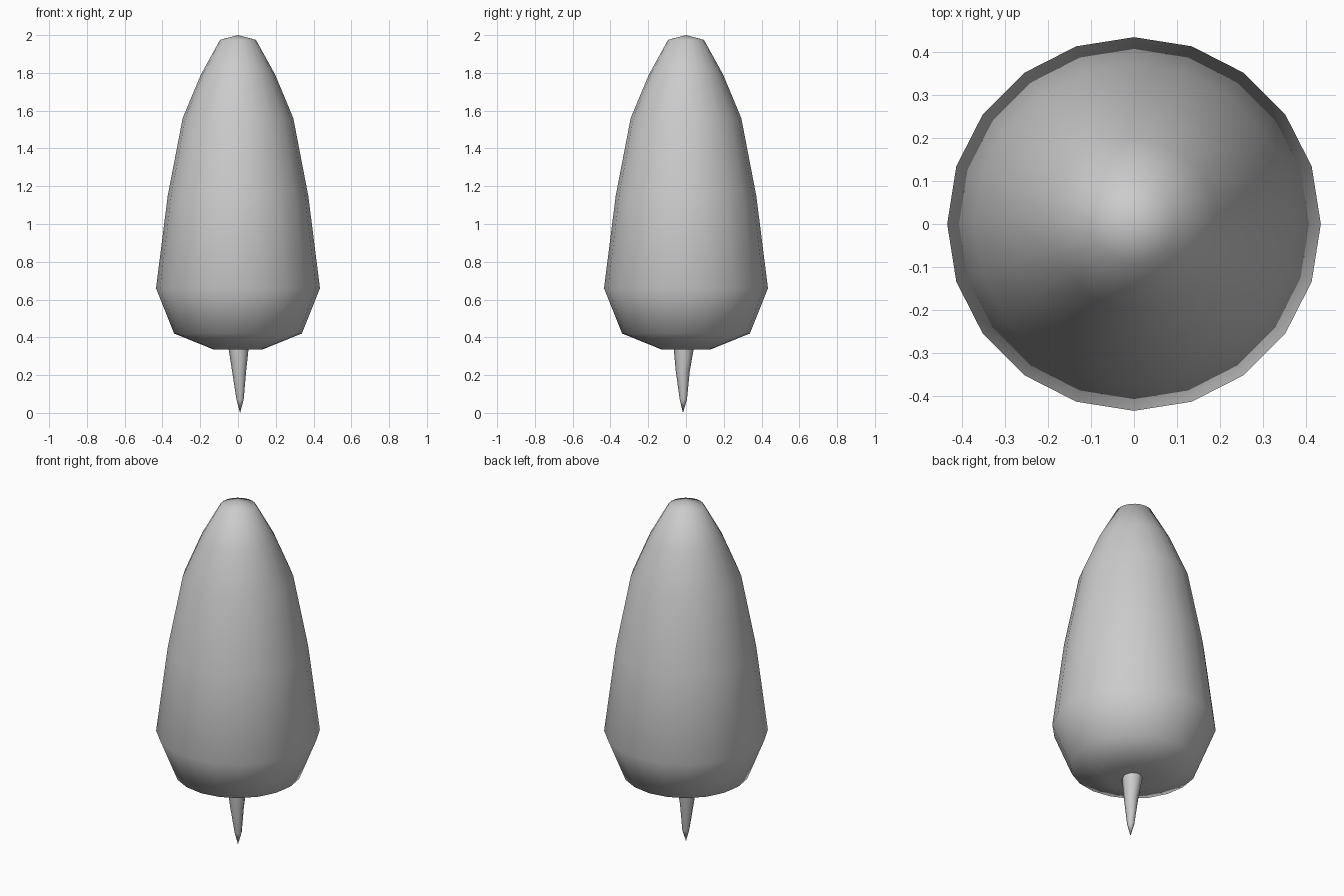
import bpy, bmesh
from math import sin, cos, pi

if "Cube" in bpy.data.objects:
    bpy.data.objects.remove(bpy.data.objects["Cube"])


def lathe(name, rings, sides, flip=False):
    """Closed surface from rings (radius, z, centre x, centre y); radius 0 makes a pole."""
    bm = bmesh.new()
    loops = []
    for r, z, cx, cy in rings:
        n = 1 if r == 0 else sides
        loops.append([bm.verts.new((cx + r * cos(2 * pi * i / sides),
                                    cy + r * sin(2 * pi * i / sides), z)) for i in range(n)])
    for a, b in zip(loops, loops[1:]):
        for i in range(sides):
            j = (i + 1) % sides
            if len(a) == 1:
                bm.faces.new((a[0], b[j], b[i]))
            elif len(b) == 1:
                bm.faces.new((a[i], a[j], b[0]))
            else:
                bm.faces.new((a[i], a[j], b[j], b[i]))
    bmesh.ops.recalc_face_normals(bm, faces=bm.faces[:])
    if flip:
        bmesh.ops.reverse_faces(bm, faces=bm.faces[:])
    for f in bm.faces:
        f.smooth = True
    mesh = bpy.data.meshes.new(name)
    bm.to_mesh(mesh)
    bm.free()
    ob = bpy.data.objects.new(name, mesh)
    bpy.context.collection.objects.link(ob)
    return ob


# Foliage crown with a slightly hollow underside
crown = [(0, 0.40), (0.11, 0.362), (0.31, 0.44), (0.405, 0.67), (0.342, 1.14),
         (0.265, 1.55), (0.17, 1.77), (0.08, 1.945), (0, 1.97)]
lathe("crown", [(r, z, 0, 0) for r, z in crown], 20)

# Thin inward-facing outline shell around the crown
shell = [(0, 0.37), (0.128, 0.335), (0.338, 0.42), (0.434, 0.66), (0.372, 1.15),
         (0.293, 1.56), (0.197, 1.79), (0.095, 1.975), (0, 2.0)]
lathe("outline_shell", [(r, z, 0, 0) for r, z in shell], 20, flip=True)

# Slim, slightly bent trunk tapering to a point
lathe("trunk", [(0, 0.0, 0.011, -0.016), (0.019, 0.07, 0.011, -0.014),
                (0.037, 0.22, 0.006, -0.017), (0.053, 0.34, 0.003, -0.012),
                (0.06, 0.44, 0.0, -0.008), (0, 0.44, 0.0, -0.008)], 8)
